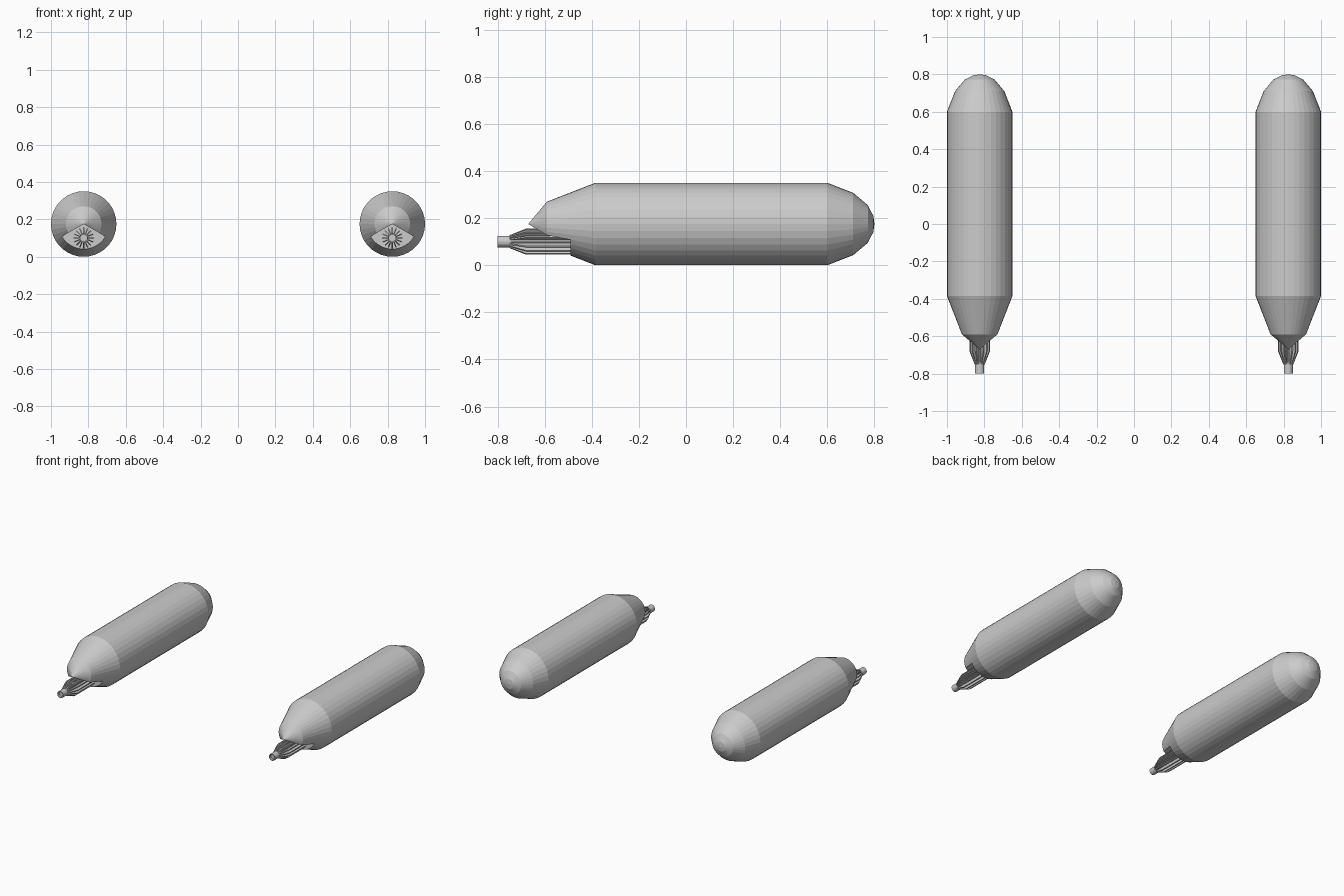
import bpy, bmesh
from math import sin, cos, radians, pi

if "Cube" in bpy.data.objects:
    bpy.data.objects.remove(bpy.data.objects["Cube"])

R, CX, CZ = 0.175, 0.825, 0.175
NOZZLE_Z = 0.10
CUT_Y = -0.49
CUT_R = 0.134
SEG = 36


def finish(bm, name, loc):
    bmesh.ops.remove_doubles(bm, verts=bm.verts, dist=1e-5)
    bmesh.ops.recalc_face_normals(bm, faces=bm.faces)
    mesh = bpy.data.meshes.new(name)
    bm.to_mesh(mesh)
    bm.free()
    ob = bpy.data.objects.new(name, mesh)
    ob.location = loc
    bpy.context.collection.objects.link(ob)
    return ob


def sweep(bm, profile, start, steps, step):
    """Revolve (y, radius) points around y; returns the rows of verts."""
    rows = []
    for i in range(steps + 1):
        a = start + step * i
        rows.append([bm.verts.new((r * cos(a), y, r * sin(a))) for y, r in profile])
    for a, b in zip(rows, rows[1:]):
        for j in range(len(profile) - 1):
            q = [a[j], a[j + 1], b[j + 1], b[j]]
            if profile[j][1] == 0:
                q.pop(3)
            elif profile[j + 1][1] == 0:
                q.pop(2)
            bm.faces.new(q)
    return rows


def pod(name, x):
    bm = bmesh.new()
    step = 2 * pi / SEG
    # full round body with domed end
    body = [(0.80, 0), (0.795, 0.035), (0.772, 0.08), (0.71, 0.132),
            (0.60, R), (-0.385, R), (CUT_Y, CUT_R)]
    sweep(bm, body, radians(-30), SEG, step)
    # tail cone with a 120 degree wedge left open underneath
    tail = [(CUT_Y, CUT_R), (-0.59, 0.095), (-0.67, 0)]
    rows = sweep(bm, tail, radians(-30), SEG * 2 // 3, step)
    hub = bm.verts.new((0, CUT_Y, 0))
    for row in (rows[0], rows[-1]):
        bm.faces.new([hub] + row)
    # wall at the end of the wedge
    sweep(bm, [(CUT_Y, 0), (CUT_Y, CUT_R)], radians(210), SEG // 3, step)
    return finish(bm, name, (x, 0, CZ))


def nozzle(name, x):
    bm = bmesh.new()
    # central tube with a shallow bore
    tube = [(CUT_Y, 0), (CUT_Y, 0.024), (-0.80, 0.024), (-0.80, 0.018),
            (-0.785, 0.018), (-0.785, 0)]
    sweep(bm, tube, 0, 16, pi / 8)
    return finish(bm, name, (x, 0, NOZZLE_Z))


def fins(name, x, count=16, t=0.003):
    bm = bmesh.new()
    # radial cooling fins, tapered toward the tip
    outline = [(CUT_Y, 0.02), (CUT_Y, 0.055), (-0.68, 0.055), (-0.75, 0.027), (-0.75, 0.02)]
    for i in range(count):
        a = 2 * pi * i / count
        sides = [[bm.verts.new((r * cos(a) - s * sin(a), y, r * sin(a) + s * cos(a)))
                  for y, r in outline] for s in (-t, t)]
        for side in sides:
            bm.faces.new(side)
        n = len(outline)
        for j in range(n):
            k = (j + 1) % n
            bm.faces.new([sides[0][j], sides[0][k], sides[1][k], sides[1][j]])
    return finish(bm, name, (x, 0, NOZZLE_Z))


for side, x in (("left", -CX), ("right", CX)):
    pod(side + "_pod", x)
    nozzle(side + "_nozzle", x)
    fins(side + "_nozzle_fins", x)
